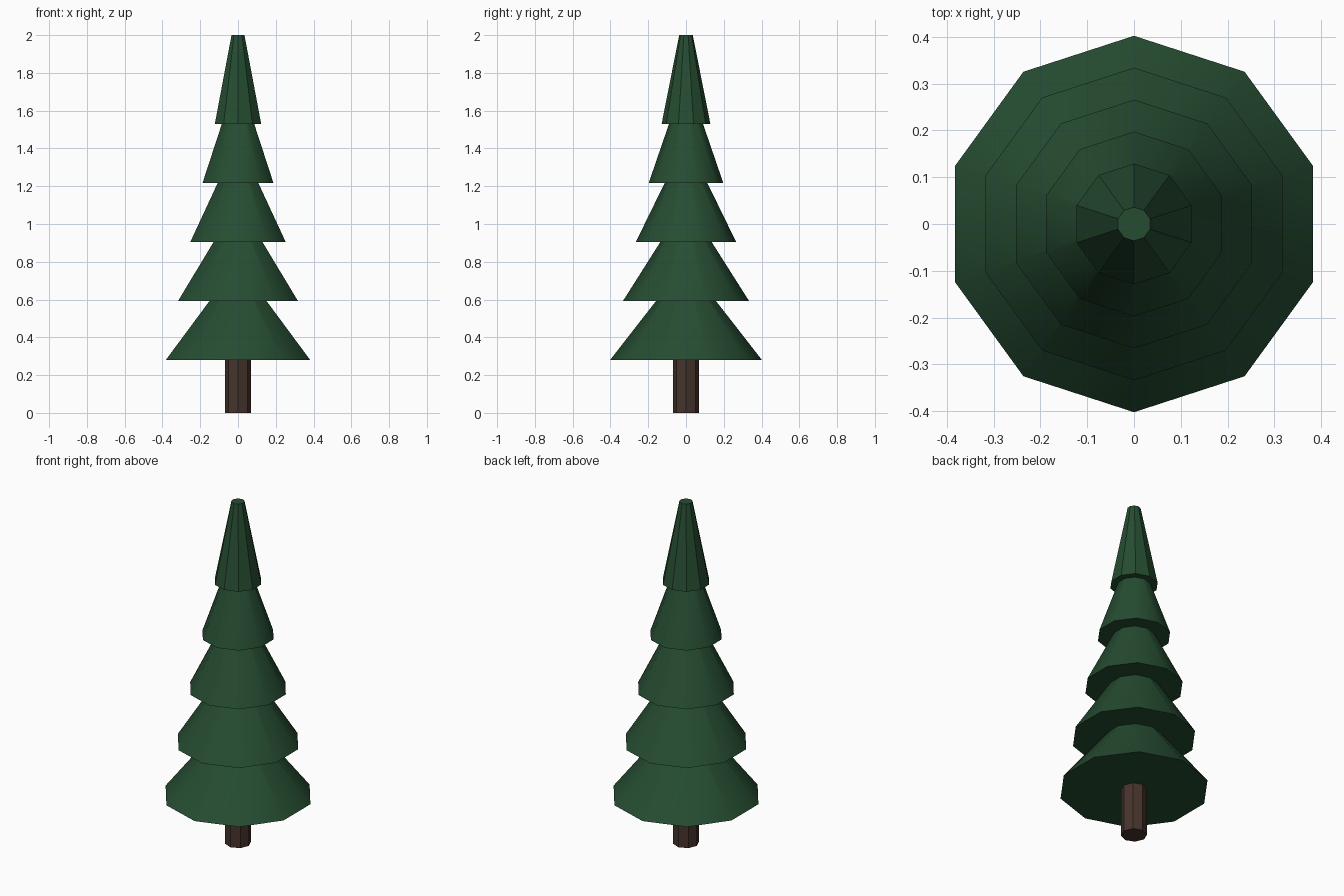
import bpy
import math

cube = bpy.data.objects.get("Cube")
if cube:
    bpy.data.objects.remove(cube, do_unlink=True)


def make_material(name, colour):
    mat = bpy.data.materials.new(name)
    mat.use_nodes = True
    mat.diffuse_color = colour
    bsdf = next(n for n in mat.node_tree.nodes if n.type == 'BSDF_PRINCIPLED')
    bsdf.inputs["Base Color"].default_value = colour
    return mat


def add_frustum(name, sides, bottom_radius, top_radius, base, height, mat):
    """Capped frustum standing on z = base, with a corner towards +y."""
    bpy.ops.mesh.primitive_cone_add(
        vertices=sides, radius1=bottom_radius, radius2=top_radius,
        depth=height, location=(0, 0, base + height / 2))
    obj = bpy.context.object
    obj.name = obj.data.name = name
    obj.data.materials.append(mat)
    # Wide tiers blend smoothly; the steep top and the trunk stay faceted
    bpy.ops.object.shade_smooth_by_angle(angle=math.radians(34.8))
    return obj


green = make_material("pine green", (0.019, 0.073, 0.031, 1))
brown = make_material("bark brown", (0.063, 0.034, 0.025, 1))

# Trunk, reaching a little into the lowest tier
add_frustum("trunk", 8, 0.07, 0.07, 0, 0.3, brown)

# Five overlapping foliage tiers of equal height, narrowing upwards
TIERS = 5
HEIGHT = 0.47
FIRST, LAST = 0.28, 2 - HEIGHT
for i in range(TIERS):
    t = i / (TIERS - 1)
    radius = 0.402 + (0.129 - 0.402) * t
    add_frustum(f"foliage_tier_{i + 1}", 10, radius, 0.036,
                FIRST + (LAST - FIRST) * t, HEIGHT, green)
